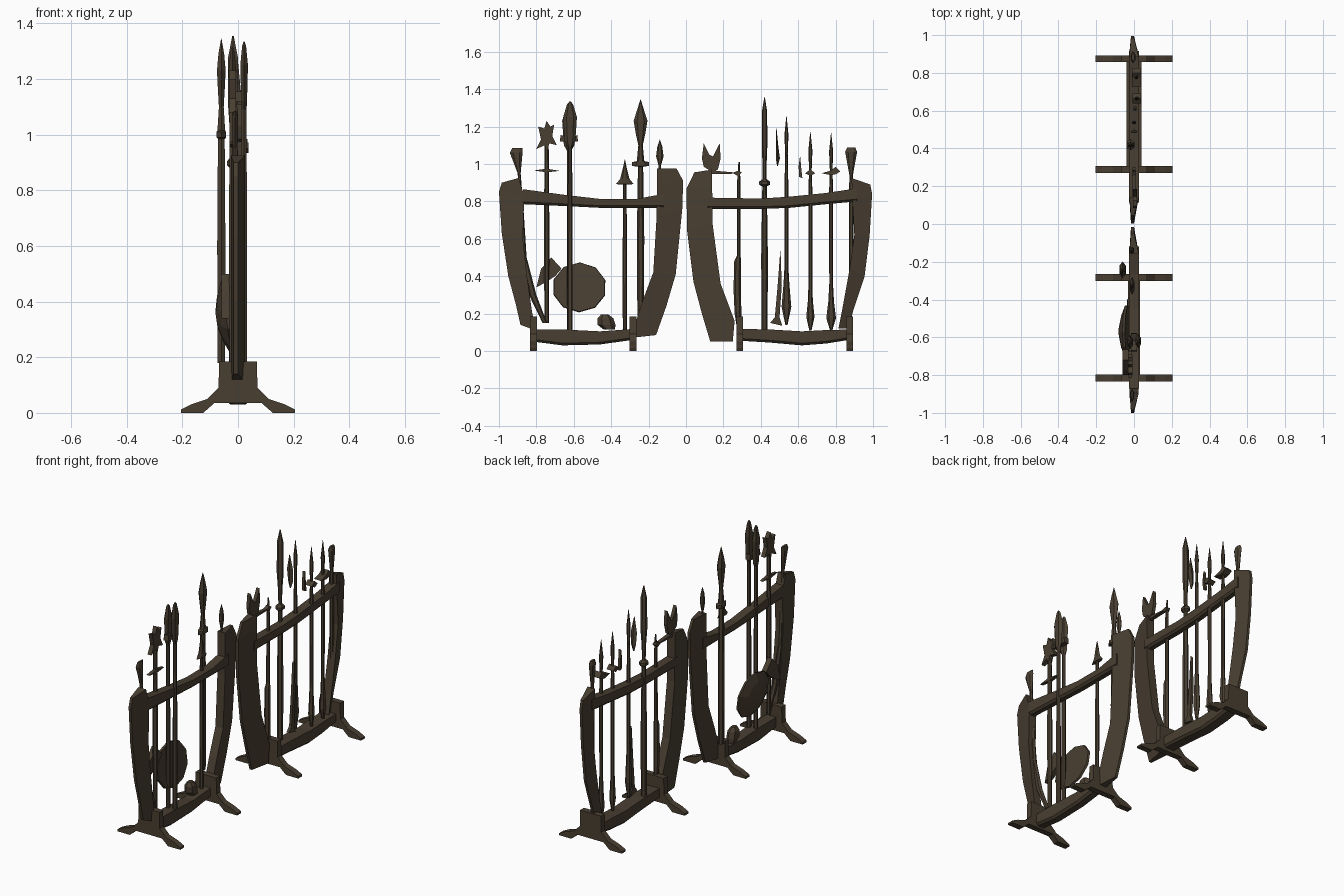
import bpy, bmesh, math
from mathutils import Matrix

mat = bpy.data.materials.new("dark_weathered_wood")
mat.diffuse_color = (0.066, 0.049, 0.031, 1)


def finish(name, bm):
    bmesh.ops.recalc_face_normals(bm, faces=bm.faces)
    me = bpy.data.meshes.new(name)
    bm.to_mesh(me)
    bm.free()
    me.materials.append(mat)
    ob = bpy.data.objects.new(name, me)
    bpy.context.collection.objects.link(ob)
    return ob


def loft(name, rings):
    """Skin a closed tube over equal-sized rings of points."""
    bm = bmesh.new()
    rows = [[bm.verts.new(p) for p in r] for r in rings]
    n = len(rows[0])
    for a, b in zip(rows, rows[1:]):
        for i in range(n):
            j = (i + 1) % n
            bm.faces.new((a[i], a[j], b[j], b[i]))
    bm.faces.new(rows[0])
    bm.faces.new(rows[-1])
    return finish(name, bm)


def pole(name, x, y, rows, sides=6):
    """Upright weapon: rows of (z, half width in y, half width in x, y shift)."""
    rings = []
    for z, ry, rx, *s in rows:
        cy = y + (s[0] if s else 0)
        rings.append([(x + rx * math.sin(2 * math.pi * i / sides),
                       cy + ry * math.cos(2 * math.pi * i / sides), z) for i in range(sides)])
    return loft(name, rings)


def plate(name, x, t, pts):
    """Flat piece cut from a (y, z) outline, thickness t along x."""
    return loft(name, [[(x + s * t / 2, y, z) for y, z in pts] for s in (-1, 1)])


def post(name, rows):
    """Curved post: thick inner edge, thin outer edge; rows (yi, zi, yo, zo)."""
    a, b = 0.025, 0.008
    loft(name, [[(-a, yi, zi), (a, yi, zi), (b - .008, yo, zo), (-b - .008, yo, zo)]
                for yi, zi, yo, zo in rows])


def rail(name, hw, rows):
    """Hewn beam along y: rows (y, z low, z high)."""
    c = 0.012
    loft(name, [[(-hw, y, lo + c), (-hw + c, y, lo), (hw - c, y, lo), (hw, y, lo + c),
                 (hw, y, hi), (-hw, y, hi)] for y, lo, hi in rows])


def foot(name, y):
    half = [(.068, .185), (.07, .09), (.11, .05), (.165, .032), (.205, .012),
            (.205, 0), (.125, 0), (.085, .035)]
    outline = half + [(-px, pz) for px, pz in reversed(half)]
    loft(name, [[(px, y + s * .018, pz) for px, pz in outline] for s in (-1, 1)])


# feet
for k, fy in enumerate((-.815, -.283, .288, .875)):
    foot("foot_%d" % (k + 1), fy)

# curved end posts
post("left_rack_outer_post", [(-.895, .925, -.985, .90), (-.865, .83, -1.0, .85),
     (-.872, .6, -.985, .63), (-.85, .4, -.95, .40), (-.825, .22, -.91, .25), (-.805, .11, -.885, .14)])
post("left_rack_inner_post", [(-.155, .975, -.05, .975), (-.155, .88, -.015, .91),
     (-.157, .72, -.02, .76), (-.175, .42, -.055, .41), (-.235, .26, -.105, .24), (-.295, .07, -.16, .085)])
post("right_rack_inner_post", [(.14, .97, .045, .955), (.14, .88, .003, .87),
     (.142, .68, .005, .65), (.185, .36, .04, .37), (.26, .16, .085, .2), (.25, .05, .13, .05)])
post("right_rack_outer_post", [(.885, .925, .985, .89), (.89, .8, .995, .84),
     (.90, .62, .982, .62), (.875, .44, .955, .4), (.835, .22, .895, .22), (.815, .12, .87, .12)])

# beams
rail("left_rack_top_rail", .026, [(-.872, .785, .865), (-.65, .775, .835), (-.45, .765, .812),
     (-.27, .765, .812), (-.12, .765, .84)])
rail("right_rack_top_rail", .026, [(.115, .76, .82), (.4, .76, .815), (.55, .765, .825),
     (.75, .785, .845), (.915, .80, .87)])
rail("left_rack_bottom_rail", .032, [(-.815, .05, .115), (-.66, .03, .115), (-.46, .035, .105),
     (-.28, .06, .118)])
rail("right_rack_bottom_rail", .04, [(.288, .055, .118), (.45, .045, .115), (.62, .03, .105),
     (.75, .04, .112), (.875, .06, .115)])

# ---- left rack weapons ----
pole("curved_club", -.01, -.91, [(.15, .012, .012, .155), (.30, .02, .014, .09), (.5, .013, .012, .045),
     (.75, .012, .01, .03), (.95, .008, .01, .018), (1.06, .034, .012, .002), (1.085, .027, .006, .008)])

pole("mace_shaft", -.02, -.745, [(.15, .012, .012), (.35, .013, .013), (.6, .015, .015), (1.1, .011, .011)])
plate("mace_star_head", -.02, .025, [(-.745, 1.065), (-.755, 1.10), (-.80, 1.08), (-.775, 1.13), (-.79, 1.20),
      (-.758, 1.19), (-.745, 1.23), (-.725, 1.2), (-.705, 1.21), (-.715, 1.15), (-.69, 1.10), (-.73, 1.11)])
plate("mace_crossbar", -.02, .02, [(-.815, .965), (-.745, .975), (-.675, .963), (-.745, .955)])
plate("hand_axe", -.045, .03, [(-.80, .34), (-.775, .44), (-.72, .50), (-.665, .44), (-.70, .40), (-.745, .37)])

head = [(1.09, .011, .01), (1.12, .028, .012), (1.25, .037, .016), (1.32, .016, .008), (1.335, .002, .002)]
pole("broad_spear_front", .022, -.62, [(.11, .014, .012), (.6, .014, .012)] + head)
pole("broad_spear_back", -.02, -.625, [(.11, .012, .012), (.6, .012, .012)] +
     [(z - .02, ry, rx) for z, ry, rx in head])
plate("spear_side_barbs", 0, .03, [(-.675, 1.12), (-.67, 1.155), (-.62, 1.14), (-.58, 1.155), (-.578, 1.12), (-.62, 1.12)])

# domed round shield leaning on the rack
bm = bmesh.new()
rings = []
for r, h in ((.142, .012), (.145, 0), (.09, -.022), (.03, -.036)):
    rings.append([bm.verts.new((h, r * math.cos(i * math.pi / 5 + .3), .93 * r * math.sin(i * math.pi / 5 + .3)))
                  for i in range(10)])
for a, b in zip(rings, rings[1:]):
    for i in range(10):
        bm.faces.new((a[i], a[(i + 1) % 10], b[(i + 1) % 10], b[i]))
bm.faces.new(rings[0])
bm.faces.new(rings[-1])
bm.transform(Matrix.Translation((-.042, -.57, .34)) @ Matrix.Rotation(-.14, 4, 'Y'))
finish("round_shield", bm)

pole("small_helmet", -.01, -.425, [(.115, .03, .025, .015), (.14, .048, .03), (.175, .042, .028, -.005),
     (.195, .02, .015, -.01)])

pole("arrow_spear", -.01, -.327, [(.11, .011, .011), (.5, .012, .012), (.89, .009, .009), (.892, .048, .014),
     (.92, .025, .012), (.98, .01, .008), (1.025, .001, .001)])
pole("tall_spear", -.06, -.243, [(.18, .017, .015), (.6, .02, .017), (.985, .014, .014), (.99, .045, .02),
     (1.01, .045, .02), (1.015, .02, .016), (1.1, .012, .01), (1.16, .025, .014), (1.23, .037, .018),
     (1.29, .018, .012), (1.345, .001, .001)])
pole("short_spear", -.01, -.14, [(.85, .009, .009), (.99, .006, .006), (1.04, .02, .012),
     (1.09, .014, .01), (1.13, .001, .001)])

# ---- right rack weapons ----
plate("forked_blade_front", .005, .02, [(.145, .955), (.095, .985), (.085, 1.03), (.095, 1.11), (.125, 1.05),
      (.145, 1.04), (.18, 1.11), (.185, 1.03), (.17, .97)])
plate("hammer_arm", .0, .022, [(.14, .945), (.14, .965), (.255, .955), (.28, .965), (.298, .955), (.28, .935), (.255, .948)])
pole("hammer_shaft", 0, .282, [(.11, .010, .012, .002), (.20, .018, .014, -.004), (.33, .02, .016, -.008), (.48, .018, .014, -.006),
     (.51, .01, .011), (.9, .009, .01), (1.01, .004, .004, .002)])

pole("great_blade", -.018, .42, [(.1, .016, .016), (.5, .018, .017), (.88, .012, .012), (.89, .03, .024),
     (.905, .03, .024), (.92, .01, .01), (1.0, .011, .012), (1.1, .015, .02), (1.28, .014, .02), (1.355, .002, .003)])

pole("sickle_blade", 0, .485, [(.99, .002, .004, .004), (1.03, .011, .016, .006), (1.1, .006, .02, .002),
     (1.19, .001, .002, -.002)], 4)
plate("dagger", .01, .016, [(.505, .55), (.49, .35), (.475, .18), (.45, .15), (.515, .135), (.50, .18), (.512, .35)])
plate("small_hook", .005, .016, [(.61, 1.045), (.602, .99), (.605, .93), (.622, .925), (.616, .98)])

def leaf_spear(name, x, y, top, leaf, w):
    """Thin spear with a wide leaf-shaped butt."""
    pole(name, x, y, [(.11 if leaf < .3 else .14, .006, .008), (leaf * .6 + .02, w, .016), (leaf, w * .6, .013),
         (leaf + .1, .01, .01), (.85, .011, .011), (top - .2, .007, .008), (top - .1, .011, .012),
         (top, .001, .001)])

leaf_spear("leaf_spear_tall", .0, .537, 1.255, .36, .026)
leaf_spear("leaf_spear_middle", .015, .665, 1.17, .27, .022)
leaf_spear("leaf_spear_end", .012, .776, 1.165, .26, .026)
plate("middle_spear_guard", .015, .045, [(.637, .95), (.665, .972), (.69, .95), (.665, .935)])
plate("end_spear_guard", .012, .045, [(.725, .95), (.776, .965), (.80, .985), (.825, .96), (.80, .945), (.776, .94)])

pole("flared_club", -.005, .883, [(.4, .012, .012), (.85, .012, .012), (.935, .009, .01), (.955, .012, .01),
     (1.065, .032, .014), (1.087, .022, .008)])
